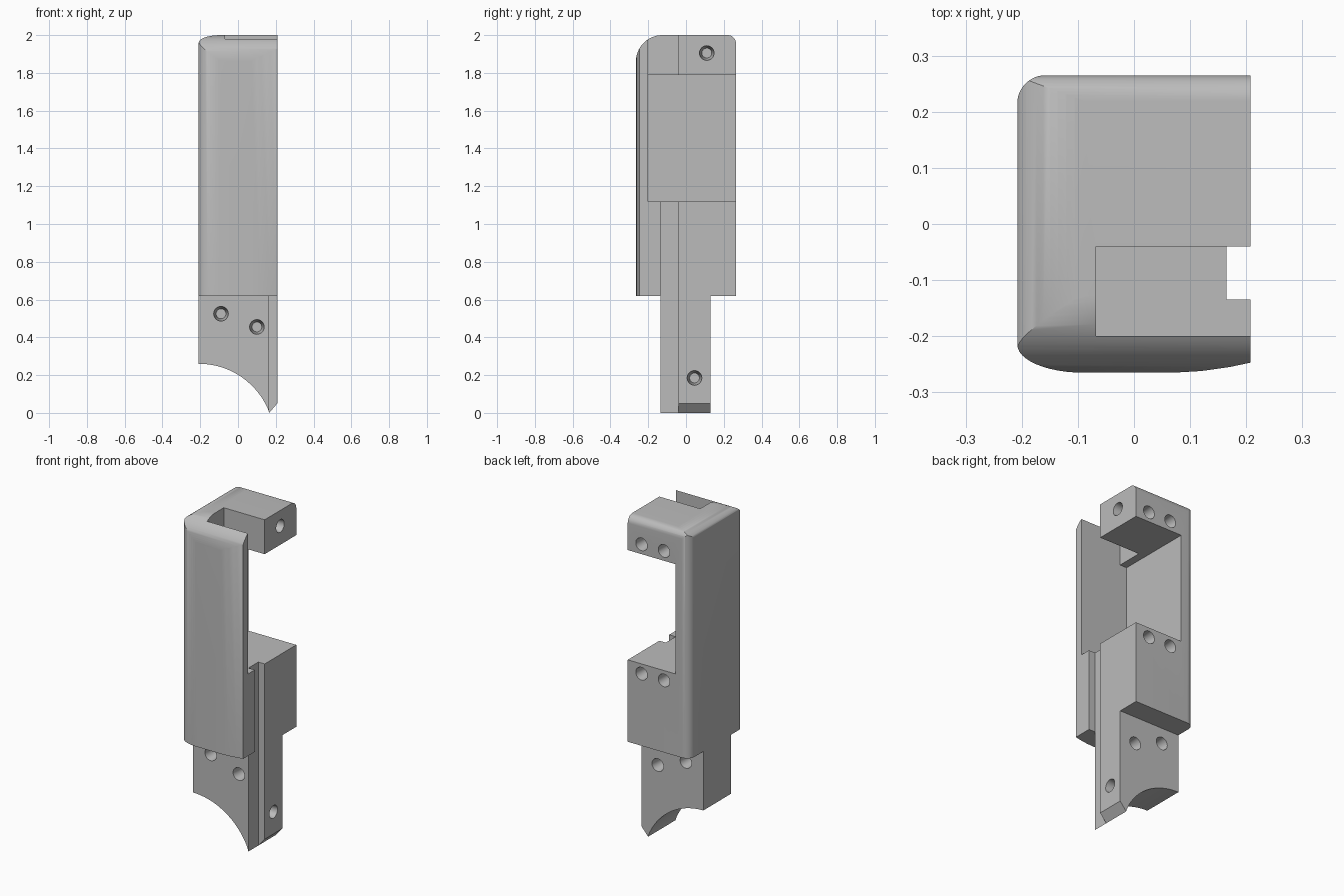
import bpy, bmesh, math
from mathutils import Vector

if "Cube" in bpy.data.objects:
    bpy.data.objects.remove(bpy.data.objects["Cube"], do_unlink=True)

W, D = 0.208, 0.265          # half width, half depth
BASE, SILL, LINTEL = 0.62, 1.12, 1.79
GROOVE_X, GROOVE_Y = 0.165, -0.04
TANG_FRONT, TANG_BACK = -0.135, 0.13

grey = bpy.data.materials.new("plain grey")
grey.use_nodes = True
grey.diffuse_color = (0.5, 0.5, 0.5, 1)
grey.node_tree.nodes["Principled BSDF"].inputs["Base Color"].default_value = (0.5, 0.5, 0.5, 1)


def arc(cx, cy, rx, ry, start, end, n=12):
    angles = [math.radians(start + (end - start) * i / n) for i in range(n + 1)]
    return [(cx + rx * math.cos(a), cy + ry * math.sin(a)) for a in angles]


def finish(name, bm):
    bmesh.ops.recalc_face_normals(bm, faces=bm.faces)
    mesh = bpy.data.meshes.new(name)
    bm.to_mesh(mesh)
    bm.free()
    mesh.materials.append(grey)
    obj = bpy.data.objects.new(name, mesh)
    bpy.context.collection.objects.link(obj)
    return obj


def prism(name, points, axis, lo, hi):
    """Extrude a 2D outline along x, y or z."""
    place = {"x": lambda p, t: (t, p[0], p[1]),
             "y": lambda p, t: (p[0], t, p[1]),
             "z": lambda p, t: (p[0], p[1], t)}[axis]
    bm = bmesh.new()
    face = bm.faces.new([bm.verts.new(place(p, lo)) for p in points])
    new = bmesh.ops.extrude_face_region(bm, geom=[face])["geom"]
    shift = Vector(place((0, 0), hi - lo))
    bmesh.ops.translate(bm, vec=shift, verts=[g for g in new if isinstance(g, bmesh.types.BMVert)])
    return finish(name, bm)


def box(name, x, y, z):
    return prism(name, [(x[0], y[0]), (x[1], y[0]), (x[1], y[1]), (x[0], y[1])], "z", *z)


def screw_hole(pos, outward):
    """Tapered blind hole, wide end just outside the surface."""
    bm = bmesh.new()
    bmesh.ops.create_cone(bm, cap_ends=True, segments=32, radius1=0.026, radius2=0.04, depth=0.12)
    outward = Vector(outward)
    bm.transform(outward.to_track_quat("Z", "Y").to_matrix().to_4x4())
    bmesh.ops.translate(bm, vec=Vector(pos) - outward * 0.05, verts=bm.verts)
    return finish("hole_cutter", bm)


def combine(obj, tool, operation):
    mod = obj.modifiers.new("boolean", "BOOLEAN")
    mod.operation, mod.object, mod.solver = operation, tool, "EXACT"
    bpy.context.view_layer.objects.active = obj
    bpy.ops.object.modifier_apply(modifier=mod.name)
    bpy.data.objects.remove(tool, do_unlink=True)


# Shell: plan, side and front outlines intersected
plan = ([(W, D), (W, -0.247), (0.17, -0.255), (0.12, -0.262), (0.07, -D)]
        + arc(-0.09, -0.215, W - 0.09, 0.05, 270, 180)
        + arc(0.05 - W, D - 0.05, 0.05, 0.05, 180, 90))
side = ([(-D - 0.0, BASE), (D, BASE)]
        + arc(D - 0.045, 1.955, 0.045, 0.045, 0, 90)
        + arc(0.14 - D, 1.86, 0.14, 0.14, 90, 180, 20))
front = [(-W, 0.4), (0.4, 0.4), (0.4, 2)] + arc(-0.09, 1.96, W - 0.09, 0.04, 90, 180)
shell = prism("shell", plan, "z", 0.5, 2.1)
combine(shell, prism("side_tool", side, "x", -0.4, 0.4), "INTERSECT")
combine(shell, prism("front_tool", front, "y", -0.4, 0.4), "INTERSECT")

# Side window, top slot and wire groove
combine(shell, box("window", (-0.115, 0.4), (-0.2, 0.4), (SILL, LINTEL)), "DIFFERENCE")
combine(shell, box("slot", (-0.068, 0.4), (-0.2, GROOVE_Y), (1.5, 2.2)), "DIFFERENCE")
combine(shell, box("groove", (GROOVE_X, 0.4), (TANG_FRONT, GROOVE_Y), (0.4, 1.3)), "DIFFERENCE")

# Tang: arched foot with a chamfered tip
R = 0.4
foot = ([(-W, BASE)] + arc(-W, 0.26 - R, R, R, 90, 20.5, 24)[:-1]
        + [(GROOVE_X, 0), (W, 0.05), (W, BASE)])
tang = prism("tang", foot, "y", TANG_FRONT, TANG_BACK)
combine(tang, box("groove", (GROOVE_X, 0.4), (-0.4, GROOVE_Y), (-0.2, 0.8)), "DIFFERENCE")

# Screw holes
for z in (1.85, 1.06):
    for x in (0.115, -0.037):
        combine(shell, screw_hole((x, D, z), (0, 1, 0)), "DIFFERENCE")
combine(shell, screw_hole((W, 0.11, 1.905), (1, 0, 0)), "DIFFERENCE")
for x, z in ((-0.09, 0.525), (0.1, 0.455)):
    combine(tang, screw_hole((x, TANG_FRONT, z), (0, -1, 0)), "DIFFERENCE")
    combine(tang, screw_hole((x, TANG_BACK, z), (0, 1, 0)), "DIFFERENCE")
combine(tang, screw_hole((W, 0.045, 0.185), (1, 0, 0)), "DIFFERENCE")

# Smooth rounded areas, keep hard edges
bpy.ops.object.select_all(action="DESELECT")
for obj in (shell, tang):
    obj.select_set(True)
bpy.context.view_layer.objects.active = shell
bpy.ops.object.shade_smooth_by_angle(angle=math.radians(30))
